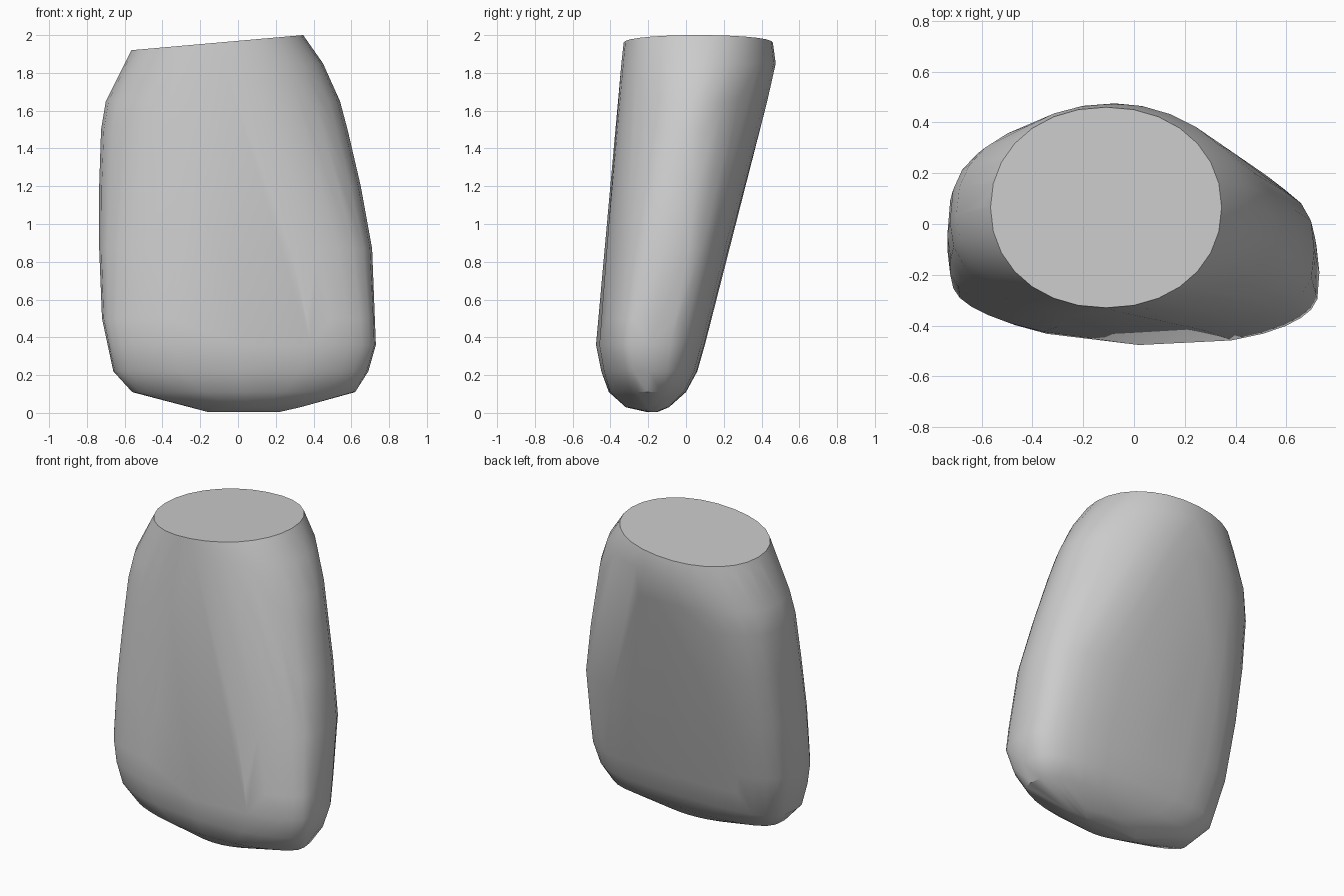
import bpy, bmesh, math

cube = bpy.data.objects.get("Cube")
if cube:
    bpy.data.objects.remove(cube, do_unlink=True)

# Plain stone colour
stone = bpy.data.materials.new("stone grey")
stone.use_nodes = True
grey = (0.6, 0.6, 0.6, 1)
stone.diffuse_color = grey
stone.node_tree.nodes["Principled BSDF"].inputs["Base Color"].default_value = grey

SIDES = 28


def ring(bm, z, left, right, front, back, p_front, p_left, p_right, slope=0):
    """Rounded-box outline; higher powers give squarer corners at the
    front, the back corner at low x and the back corner at high x."""
    cx, cy = (left + right) / 2, (front + back) / 2
    rx, ry = (right - left) / 2, (back - front) / 2
    bow = max(0, 0.48 * (1 - z / 1.6))
    for i in range(SIDES):
        a = math.tau * i / SIDES
        c, s = math.cos(a), math.sin(a)
        power = p_front if s < 0 else p_right if c > 0 else p_left
        u = math.copysign(abs(c) ** (2 / power), c)
        v = math.copysign(abs(s) ** (2 / power), s)
        if s < 0:
            # The front bellies out, most of all near the foot
            v *= 1 - bow * (u - 0.12) ** 2
        bm.verts.new((cx + u * rx, cy + v * ry, z + slope * u * rx))


# Cross-sections: height, x limits, y limits, corner powers
sections = [
    (0.005, -0.16, 0.22, -0.21, -0.15, 2, 2, 2),
    (0.03, -0.25, 0.33, -0.32, -0.09, 2, 2, 2),
    (0.11, -0.56, 0.62, -0.41, 0.0, 3, 3, 3),
    (0.22, -0.66, 0.69, -0.45, 0.06, 4, 3.5, 3),
    (0.36, -0.69, 0.73, -0.478, 0.10, 4.5, 3.5, 3),
    (0.5, -0.72, 0.725, -0.465, 0.135, 4.3, 3.5, 3),
    (0.87, -0.735, 0.71, -0.43, 0.23, 3.3, 3.4, 2.8),
    (1.2, -0.735, 0.65, -0.40, 0.315, 2.6, 3.1, 2.3),
    (1.5, -0.725, 0.58, -0.373, 0.39, 2.25, 2.7, 2),
    (1.65, -0.70, 0.54, -0.36, 0.43, 2.1, 2.4, 1.9),
    (1.85, -0.60, 0.45, -0.342, 0.475, 2.1, 2.1, 1.9),
]

# Rounded wedge body with a slanted flat top
bm = bmesh.new()
for section in sections:
    ring(bm, *section)
ring(bm, 1.96, -0.565, 0.345, -0.33, 0.46, 2.1, 2.1, 2.1, slope=0.088)
bmesh.ops.convex_hull(bm, input=bm.verts)
loose = [v for v in bm.verts if not v.link_faces]
bmesh.ops.delete(bm, geom=loose, context="VERTS")
bmesh.ops.dissolve_limit(bm, angle_limit=math.radians(1),
                         verts=bm.verts, edges=bm.edges)
bmesh.ops.recalc_face_normals(bm, faces=bm.faces)

mesh = bpy.data.meshes.new("stone_body")
bm.to_mesh(mesh)
bm.free()
mesh.materials.append(stone)
body = bpy.data.objects.new("stone_body", mesh)
bpy.context.collection.objects.link(body)

# Smooth sides, crisp rim around the flat top
bpy.ops.object.select_all(action="DESELECT")
body.select_set(True)
bpy.context.view_layer.objects.active = body
bpy.ops.object.shade_smooth_by_angle(angle=math.radians(40))
